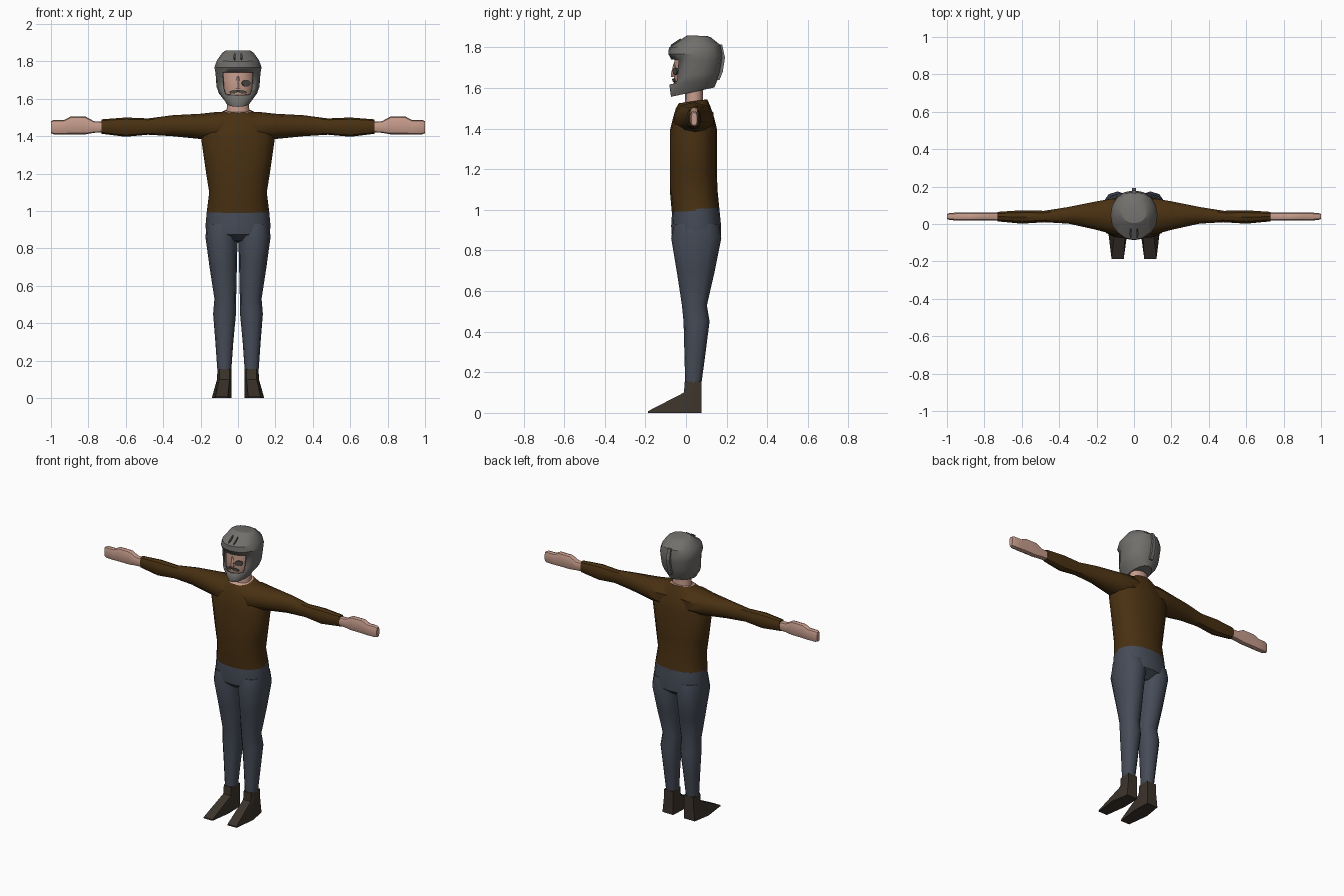
import bpy, bmesh, math
from mathutils import Vector, Matrix, Euler

if "Cube" in bpy.data.objects:
    bpy.data.objects.remove(bpy.data.objects["Cube"], do_unlink=True)


def material(name, rgb):
    m = bpy.data.materials.new(name)
    m.use_nodes = True
    m.diffuse_color = (*rgb, 1)
    node = m.node_tree.nodes["Principled BSDF"]
    node.inputs["Base Color"].default_value = (*rgb, 1)
    node.inputs["Roughness"].default_value = 0.8
    return m


SWEATER = material("brown sweater", (0.066, 0.030, 0.006))
DENIM = material("slate trousers", (0.060, 0.070, 0.095))
LEATHER = material("dark shoe leather", (0.045, 0.034, 0.025))
SKIN = material("skin", (0.56, 0.33, 0.26))
GREY = material("helmet grey", (0.165, 0.16, 0.15))
DARK = material("dark grey", (0.07, 0.068, 0.062))


def finish(name, bm, mat, mirror=False, angle=40):
    me = bpy.data.meshes.new(name)
    bm.to_mesh(me)
    bm.free()
    me.materials.append(mat)
    ob = bpy.data.objects.new(name, me)
    bpy.context.collection.objects.link(ob)
    if mirror:
        ob.modifiers.new("mirror", 'MIRROR').use_clip = False
        ob.modifiers["mirror"].use_mirror_merge = False
    bpy.ops.object.select_all(action='DESELECT')
    ob.select_set(True)
    bpy.context.view_layer.objects.active = ob
    bpy.ops.object.shade_smooth_by_angle(angle=math.radians(angle))
    return ob


def oval(n, power):
    """Unit rounded outline, starting at the front."""
    pts = []
    for i in range(n):
        a = 2 * math.pi * i / n - math.pi / 2
        c, s = math.cos(a), math.sin(a)
        pts.append((math.copysign(abs(c) ** (2 / power), c),
                    math.copysign(abs(s) ** (2 / power), s)))
    return pts


def upright(rings, n=12, power=2.3):
    """Rings from (front z, back z, centre x, half width, front y, back y)."""
    return [[Vector((cx + hx * u, (y0 + y1) / 2 + (y1 - y0) / 2 * v,
                     (zf + zb) / 2 + (zb - zf) / 2 * v)) for u, v in oval(n, power)]
            for zf, zb, cx, hx, y0, y1 in rings]


def sideways(rings, n=10, power=2.2):
    """Rings from (x, front y, back y, low z, high z)."""
    return [[Vector((x, (y0 + y1) / 2 + (y1 - y0) / 2 * u,
                     (z0 + z1) / 2 + (z1 - z0) / 2 * v)) for u, v in oval(n, power)]
            for x, y0, y1, z0, z1 in rings]


def loft(rings):
    bm = bmesh.new()
    loops = [[bm.verts.new(p) for p in r] for r in rings]
    n = len(loops[0])
    for a, b in zip(loops, loops[1:]):
        for i in range(n):
            j = (i + 1) % n
            bm.faces.new((a[i], a[j], b[j], b[i]))
    bm.faces.new(loops[0])
    bm.faces.new(loops[-1])
    bmesh.ops.recalc_face_normals(bm, faces=bm.faces)
    return bm


def plate(name, centre, size, turn, mat, mirror=False):
    bm = bmesh.new()
    bmesh.ops.create_cone(bm, cap_ends=True, segments=8, radius1=0.5, radius2=0.5, depth=1,
                          matrix=Matrix.Rotation(math.pi / 2, 4, 'X'))
    bmesh.ops.transform(bm, verts=bm.verts, matrix=Matrix.LocRotScale(
        Vector(centre), Euler(turn), Vector(size)))
    finish(name, bm, mat, mirror, 20)


# Sweater body, with the skin showing in the open neckline
torso = finish("sweater_body", loft(upright([
    (0.99, 1.0, 0, 0.167, -0.07, 0.165),
    (1.10, 1.10, 0, 0.154, -0.08, 0.155),
    (1.20, 1.20, 0, 0.17, -0.08, 0.152),
    (1.39, 1.40, 0, 0.198, -0.08, 0.152),
    (1.45, 1.45, 0, 0.18, -0.065, 0.14),
    (1.50, 1.51, 0, 0.14, -0.05, 0.12),
    (1.525, 1.545, 0, 0.072, -0.036, 0.105)], 16)), SWEATER)
torso.data.materials.append(SKIN)
for f in torso.data.polygons:
    if f.normal.z > 0.9 and f.center.z > 1.53 and len(f.vertices) > 4:
        f.material_index = 1

# Sleeves and hands
finish("sleeve", loft(sideways([
    (0.04, -0.055, 0.13, 1.37, 1.53),
    (0.11, -0.06, 0.14, 1.37, 1.53),
    (0.20, -0.035, 0.125, 1.385, 1.52),
    (0.35, 0.0, 0.093, 1.40, 1.512),
    (0.48, 0.008, 0.072, 1.408, 1.495),
    (0.60, 0.0, 0.075, 1.397, 1.50),
    (0.73, 0.013, 0.066, 1.413, 1.49)])), SWEATER, True)
finish("hand", loft(sideways([
    (0.70, 0.017, 0.062, 1.422, 1.477),
    (0.77, 0.018, 0.062, 1.418, 1.48),
    (0.815, 0.018, 0.062, 1.41, 1.505),
    (0.895, 0.018, 0.062, 1.41, 1.505),
    (0.93, 0.018, 0.062, 1.41, 1.487),
    (0.985, 0.02, 0.06, 1.41, 1.487),
    (1.0, 0.026, 0.054, 1.416, 1.48)], 10, 3)), SKIN, True)

# Trousers: hips and legs
finish("trouser_hips", loft(upright([
    (0.84, 0.83, 0, 0.09, -0.03, 0.12),
    (0.875, 0.87, 0, 0.168, -0.07, 0.172),
    (0.92, 0.92, 0, 0.174, -0.073, 0.173),
    (1.0, 1.01, 0, 0.166, -0.068, 0.164)], 16)), DENIM)
finish("trouser_leg", loft(upright([
    (0.93, 0.93, 0.086, 0.082, -0.06, 0.16),
    (0.86, 0.86, 0.088, 0.086, -0.073, 0.174),
    (0.70, 0.70, 0.079, 0.073, -0.046, 0.142),
    (0.53, 0.53, 0.068, 0.058, -0.02, 0.103),
    (0.45, 0.45, 0.072, 0.061, -0.012, 0.116),
    (0.30, 0.30, 0.073, 0.048, -0.008, 0.097),
    (0.145, 0.145, 0.073, 0.037, -0.004, 0.076)])), DENIM, True)

# Pointed shoes: each level runs heel, ball, toe, then back on the inner side
def sole(z, outer, ball, toe_out, toe_in, ball_y, toe_y):
    return [Vector(p) for p in ((outer, 0.077, z), (ball, ball_y, z), (toe_out, toe_y, z),
                                (toe_in, toe_y, z), (0.035, ball_y, z), (0.04, 0.077, z))]

finish("shoe", loft([
    sole(0.155, 0.107, 0.11, 0.10, 0.045, 0.03, -0.006),
    sole(0.10, 0.108, 0.112, 0.10, 0.045, 0.03, -0.01),
    sole(0.008, 0.118, 0.138, 0.12, 0.055, -0.04, -0.188),
    sole(0.0, 0.118, 0.138, 0.12, 0.055, -0.04, -0.188)]), LEATHER, True, 25)

# Neck, face and nose
finish("neck", loft(upright([
    (1.48, 1.48, 0, 0.064, -0.012, 0.09),
    (1.55, 1.55, 0, 0.06, -0.004, 0.084),
    (1.64, 1.64, 0, 0.058, -0.004, 0.084)])), SKIN)
finish("face", loft(upright([
    (1.57, 1.61, 0, 0.055, -0.05, 0.09),
    (1.62, 1.64, 0, 0.085, -0.06, 0.10),
    (1.70, 1.70, 0, 0.09, -0.06, 0.10),
    (1.77, 1.77, 0, 0.09, -0.055, 0.10)], 16, 2)), SKIN)
finish("nose", loft(upright([
    (1.655, 1.655, 0, 0.015, -0.074, -0.04),
    (1.675, 1.675, 0, 0.012, -0.073, -0.04),
    (1.72, 1.72, 0, 0.006, -0.062, -0.04)], 6, 2)), SKIN)
plate("eye_mark", (0.043, -0.052, 1.683), (0.052, 0.008, 0.036),
      (0, 0, math.radians(25)), DARK)
plate("moustache", (0.023, -0.059, 1.638), (0.05, 0.008, 0.018),
      (0, math.radians(12), math.radians(13)), DARK, True)

# Helmet shell with a chin guard, brim and face opening
shell = loft(upright([
    (1.557, 1.603, 0, 0.064, -0.074, 0.14),
    (1.618, 1.64, 0, 0.102, -0.082, 0.155),
    (1.65, 1.68, 0, 0.115, -0.076, 0.168),
    (1.74, 1.735, 0, 0.12, -0.072, 0.178),
    (1.768, 1.765, 0, 0.126, -0.087, 0.18),
    (1.80, 1.81, 0, 0.113, -0.084, 0.172),
    (1.848, 1.848, 0, 0.082, -0.012, 0.125),
    (1.859, 1.857, 0, 0.065, 0.005, 0.105)], 16, 2.1))
opening = [f for f in shell.faces if f.calc_center_median().y < 0
           and abs(f.calc_center_median().x) < 0.08
           and 1.62 < f.calc_center_median().z < 1.745]
bmesh.ops.delete(shell, geom=opening, context='FACES')
helmet = finish("helmet_shell", shell, GREY, False, 30)
rim = helmet.modifiers.new("rim", 'SOLIDIFY')
rim.thickness = 0.01
rim.offset = -1

# Helmet back ridge and front vents
finish("helmet_back_ridge", loft([
    [Vector((x, y, z)) for x, y in ((-0.012, 0.12), (0.012, 0.12), (0.012, back), (-0.012, back))]
    for z, back in ((1.64, 0.165), (1.68, 0.181), (1.75, 0.192), (1.815, 0.178))]), GREY, False, 20)
plate("helmet_vent", (0.018, -0.05, 1.825), (0.011, 0.008, 0.06),
      (math.radians(-56), 0, 0), DARK, True)
